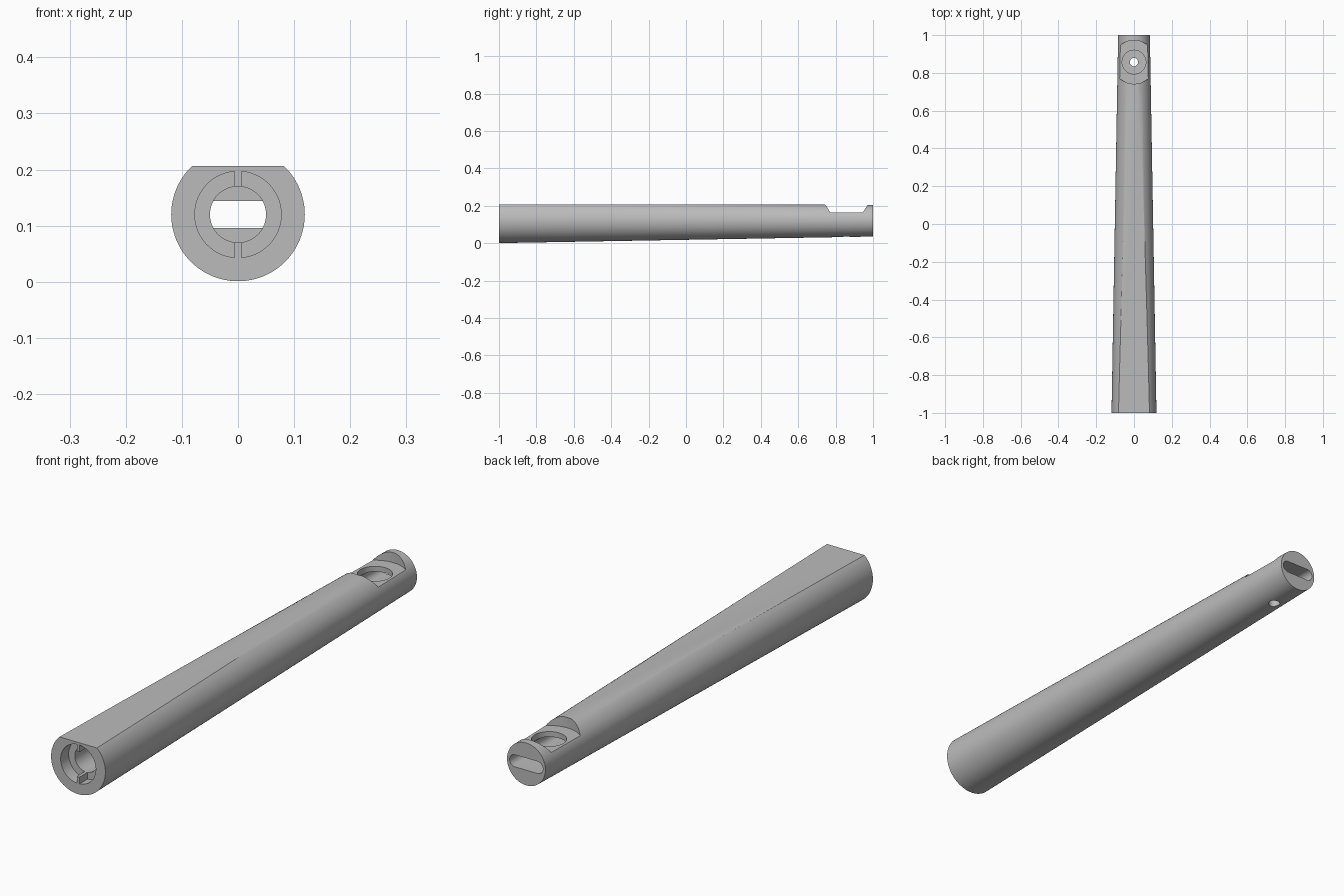
import bpy, bmesh
from math import sin, cos, pi, asin
from mathutils import Matrix, Vector

if "Cube" in bpy.data.objects:
    bpy.data.objects.remove(bpy.data.objects["Cube"])

AXIS = 0.12          # height of the centre line
FLAT = 0.206         # height of the planed top

grey = bpy.data.materials.new("plain grey")
grey.use_nodes = True
colour = (0.5, 0.5, 0.5, 1)
grey.diffuse_color = colour
grey.node_tree.nodes["Principled BSDF"].inputs["Base Color"].default_value = colour


def add_object(name, bm):
    bmesh.ops.recalc_face_normals(bm, faces=bm.faces)
    mesh = bpy.data.meshes.new(name)
    bm.to_mesh(mesh)
    bm.free()
    mesh.materials.append(grey)
    obj = bpy.data.objects.new(name, mesh)
    bpy.context.collection.objects.link(obj)
    return obj


def cylinder(name, r1, r2, start, end, sides=64):
    """Round bar or cone between two points, r1 at the start."""
    start, end = Vector(start), Vector(end)
    turn = (end - start).to_track_quat("Z", "Y").to_matrix().to_4x4()
    bm = bmesh.new()
    bmesh.ops.create_cone(bm, cap_ends=True, segments=sides, radius1=r1, radius2=r2,
                          depth=(end - start).length,
                          matrix=Matrix.Translation((start + end) / 2) @ turn)
    return add_object(name, bm)


def prism(name, profile, y0, y1):
    """Extrude an (x, height above axis) profile along y."""
    bm = bmesh.new()
    face = bm.faces.new([bm.verts.new((x, y0, AXIS + z)) for x, z in profile])
    new = bmesh.ops.extrude_face_region(bm, geom=[face])["geom"]
    bmesh.ops.translate(bm, vec=(0, y1 - y0, 0),
                        verts=[v for v in new if isinstance(v, bmesh.types.BMVert)])
    return add_object(name, bm)


def arc(cx, r, a0, a1, n=32):
    return [(cx + r * cos(a0 + (a1 - a0) * i / n), r * sin(a0 + (a1 - a0) * i / n))
            for i in range(n + 1)]


# Tapered body
body = cylinder("handle_body", 0.119, 0.084, (0, -1, AXIS), (0, 1, AXIS), 96)

# Planed flat along the top
cutters = [prism("flat_cutter", [(-0.3, FLAT - AXIS), (0.3, FLAT - AXIS), (0.3, 0.3), (-0.3, 0.3)],
                 -1.2, 1.2)]

# Front bore and the wide slot running out of the back
cutters.append(cylinder("bore_cutter", 0.05, 0.05, (0, -1.1, AXIS), (0, 0.7, AXIS)))
slot = arc(0.049, 0.024, -pi / 2, pi / 2, 16) + arc(-0.049, 0.024, pi / 2, 3 * pi / 2, 16)
cutters.append(prism("slot_cutter", slot, 0.65, 1.1))

# Two C-shaped recesses around the bore, leaving a rib above and below
OUTER, INNER, RIB = 0.077, 0.048, 0.006
for side, name in ((0, "left_recess_cutter"), (pi, "right_recess_cutter")):
    a, b = pi / 2 - asin(RIB / OUTER), pi / 2 - asin(RIB / INNER)
    ring = arc(0, OUTER, side - a, side + a) + arc(0, INNER, side + b, side - b)
    cutters.append(prism(name, ring, -1.1, -0.95))

# Pocket near the back, with a stepped hole through it
for name, r, low in (("pocket_cutter", 0.115, 0.165), ("seat_cutter", 0.063, 0.0965),
                     ("pin_hole_cutter", 0.022, -0.1)):
    cutters.append(cylinder(name, r, r, (0, 0.857, low), (0, 0.857, 0.4)))

for cutter in cutters:
    mod = body.modifiers.new(cutter.name, "BOOLEAN")
    mod.operation, mod.solver, mod.object = "DIFFERENCE", "EXACT", cutter

bpy.ops.object.select_all(action="DESELECT")
body.select_set(True)
bpy.context.view_layer.objects.active = body
for mod in list(body.modifiers):
    bpy.ops.object.modifier_apply(modifier=mod.name)
for cutter in cutters:
    bpy.data.objects.remove(cutter)
bpy.ops.object.shade_smooth_by_angle(angle=pi / 6)
